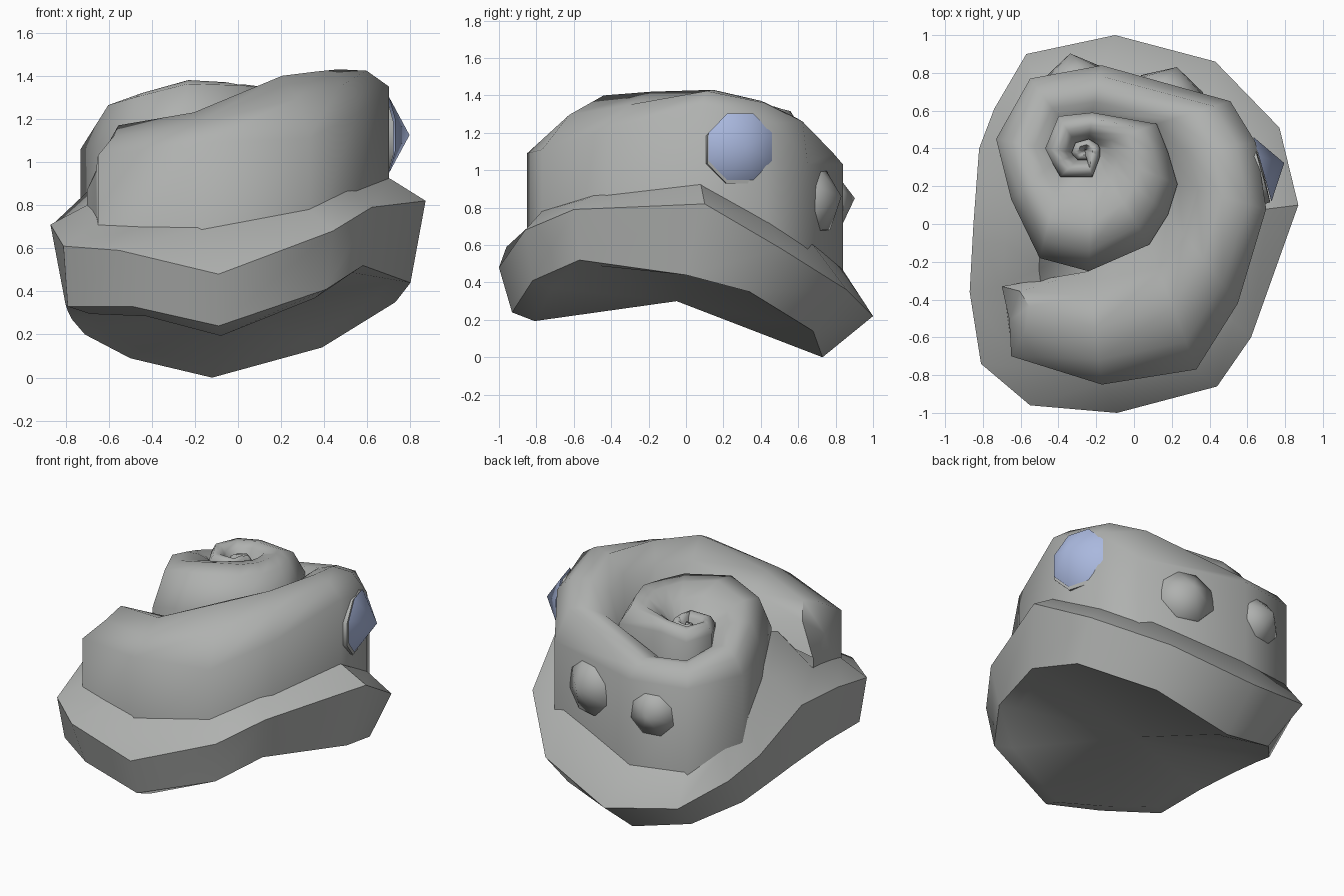
import bpy, bmesh, math
from mathutils import Vector

cube = bpy.data.objects.get("Cube")
if cube:
    bpy.data.objects.remove(cube)


def material(name, rgb):
    m = bpy.data.materials.new(name)
    m.use_nodes = True
    m.diffuse_color = (*rgb, 1)
    m.node_tree.nodes["Principled BSDF"].inputs["Base Color"].default_value = (*rgb, 1)
    return m


grey = material("cloth grey", (0.43, 0.44, 0.43))
blue = material("gem blue", (0.40, 0.48, 0.73))


def finish(name, bm, mat, angle):
    bmesh.ops.recalc_face_normals(bm, faces=bm.faces)
    mesh = bpy.data.meshes.new(name)
    bm.to_mesh(mesh)
    bm.free()
    mesh.materials.append(mat)
    ob = bpy.data.objects.new(name, mesh)
    bpy.context.collection.objects.link(ob)
    bpy.ops.object.select_all(action="DESELECT")
    ob.select_set(True)
    bpy.context.view_layer.objects.active = ob
    bpy.ops.object.shade_smooth_by_angle(angle=math.radians(angle))
    return ob


def bridge(bm, a, b, closed):
    n = len(a)
    for i in range(n if closed else n - 1):
        j = (i + 1) % n
        bm.faces.new((a[i], a[j], b[j], b[i]))


def loft(bm, rows, closed):
    rings = [[bm.verts.new(p) for p in row] for row in rows]
    for a, b in zip(rings, rings[1:]):
        bridge(bm, a, b, closed)
    return rings


def fan(bm, ring, tip):
    hub = bm.verts.new(tip)
    for a, b in zip(ring, ring[1:] + ring[:1]):
        bm.faces.new((a, b, hub))


# Brim: line where it meets the crown, wavy upper and lower rims, shallow underside
seat = [(-.17, .83, .48), (.42, .68, .60), (.64, .44, .72), (.71, .08, .92),
        (.53, -.52, .85), (.33, -.77, .78), (-.17, -.84, .70), (-.42, -.77, .70),
        (-.65, -.69, .72), (-.70, -.33, .80), (-.67, .08, .89), (-.71, .36, .74),
        (-.67, .54, .61), (-.53, .77, .49)]
upper = [(-.10, 1, .22), (.43, .86, .36), (.77, .51, .58), (.87, .10, .82),
         (.62, -.60, .79), (.44, -.86, .68), (-.09, -1, .48), (-.55, -.96, .59),
         (-.81, -.74, .61), (-.87, -.36, .71), (-.85, 0, .72), (-.82, .40, .53),
         (-.74, .61, .42), (-.57, .90, .30)]
lower = [(-.12, .73, 0), (.39, .68, .14), (.73, .34, .35), (.80, 0, .44),
         (.58, -.57, .52), (.41, -.82, .41), (-.09, -.93, .24), (-.49, -.90, .33),
         (-.79, -.69, .33), (-.80, -.33, .34), (-.79, 0, .31), (-.77, .24, .27),
         (-.71, .42, .20), (-.50, .66, .09)]

bm = bmesh.new()
# the brim climbs on one side to fill the gap behind the open end of the roll
climb = [(x * .72, y * .72, z + (.23 if x < -.6 and abs(y) < .4 else .08)) for x, y, z in seat]
rings = loft(bm, [climb, seat, upper, lower,
                  [(x * .87, y * .87, z + .05 * y) for x, y, z in lower]], True)
fan(bm, rings[-1], (-.05, -.05, .30))
fan(bm, rings[0], (0, 0, .8))
finish("brim", bm, grey, 42)

# Wound crown: outer line of the spiral roll with the crest height, 11 stations a turn
TURN = 11
path = [(-.65, -.70, 1.17), (-.17, -.85, 1.23), (.33, -.77, 1.40), (.55, -.42, 1.42),
        (.70, .08, 1.43), (.645, .43, 1.37), (.51, .65, 1.28), (-.17, .84, 1.13),
        (-.55, .77, 1.15), (-.73, .45, 1.20), (-.65, .13, 1.28), (-.50, -.18, 1.32),
        (-.24, -.25, 1.38), (.08, -.11, 1.37), (.18, .05, 1.36), (.23, .21, 1.36),
        (.18, .38, 1.35), (.12, .53, 1.34), (-.22, .59, 1.32), (-.40, .57, 1.30),
        (-.47, .40, 1.30), (-.43, .32, 1.29), (-.39, .25, 1.29), (-.22, .25, 1.29),
        (-.19, .33, 1.29), (-.18, .36, 1.28), (-.18, .38, 1.28), (-.18, .40, 1.28),
        (-.19, .42, 1.27), (-.24, .45, 1.27), (-.31, .43, 1.26), (-.33, .38, 1.26),
        (-.32, .36, 1.25), (-.30, .34, 1.25), (-.25, .34, 1.25)]
path = [Vector(p) for p in path]
eye = Vector((-.26, .39, 1.20))
shoulder_drop = [.14, .14, .29, .20, .08, .12, .25, .10, .11, .14, .20, .24, .22]


def inner_of(k):
    return path[k + TURN] if k + TURN < len(path) else eye


def drop(k):
    if k < len(shoulder_drop):
        return shoulder_drop[k]
    return min(.18, .4 * (path[k] - inner_of(k)).xy.length)


def section(k):
    out, inn, top = path[k], inner_of(k), path[k].z
    lean = Vector((0, 0))
    if k == 0:
        inn, lean = Vector((-.70, -.33, 0)), Vector((.12, .08))
    shoulder = top - drop(k)
    if k < 2:
        valley = (.87, 1.0)[k]
    else:
        under = drop(k + TURN) if k + TURN < len(path) else 0
        valley = min(top - .04, inn.z - under - .03)
    base = .55 + .15 * out.x - .22 * max(out.y, 0) if k <= TURN else top - .4
    # some stretches of the roll crest close to their outer edge
    early = 4 <= k <= 6 or k >= 10
    profile = [(0, base, 0), (0, shoulder, 0), (.22, top - (.08 if early else .36) * drop(k), .7),
               (.5, top, 1), (.78, top * .7 + valley * .3, .7), (1, valley, 0)]
    return [(*(out.xy.lerp(inn.xy, t) + lean * s), z) for t, z, s in profile]


bm = bmesh.new()
rows = loft(bm, [section(k) for k in range(len(path))], False)
foot = bm.verts.new((-.70, -.33, .5))
fan(bm, rows[0] + [foot], (-.66, -.51, .95))
finish("wound_crown", bm, grey, 62)


# Studs: eight-sided low points set into the crown wall
def stud(name, centre, facing, radius, rings, mat):
    bm = bmesh.new()
    rows = [[(radius * s * math.cos(a), radius * s * math.sin(a), h)
             for a in [math.pi * (i + .5) / 4 for i in range(8)]] for s, h in rings[:-1]]
    loops = loft(bm, rows, True)
    fan(bm, loops[-1], (0, 0, rings[-1][1]))
    ob = finish(name, bm, mat, 60)
    ob.location = centre
    ob.rotation_euler = Vector(facing).to_track_quat("Z", "Y").to_euler()


dome = [(1, -.04), (1, 0), (0, .10)]
stud("back_stud_left", (.20, .735, .85), (.27, .96, .1), .185, dome, grey)
stud("back_stud_right", (-.32, .805, .84), (-.18, .98, .1), .155, dome, grey)
stud("gem_setting", (.672, .29, 1.11), (.96, .27, 0), .197, [(1, -.04), (1, 0), (0, .01)], grey)
stud("gem", (.68, .29, 1.125), (.96, .27, 0), .192, [(1, 0), (0, .12)], blue)
